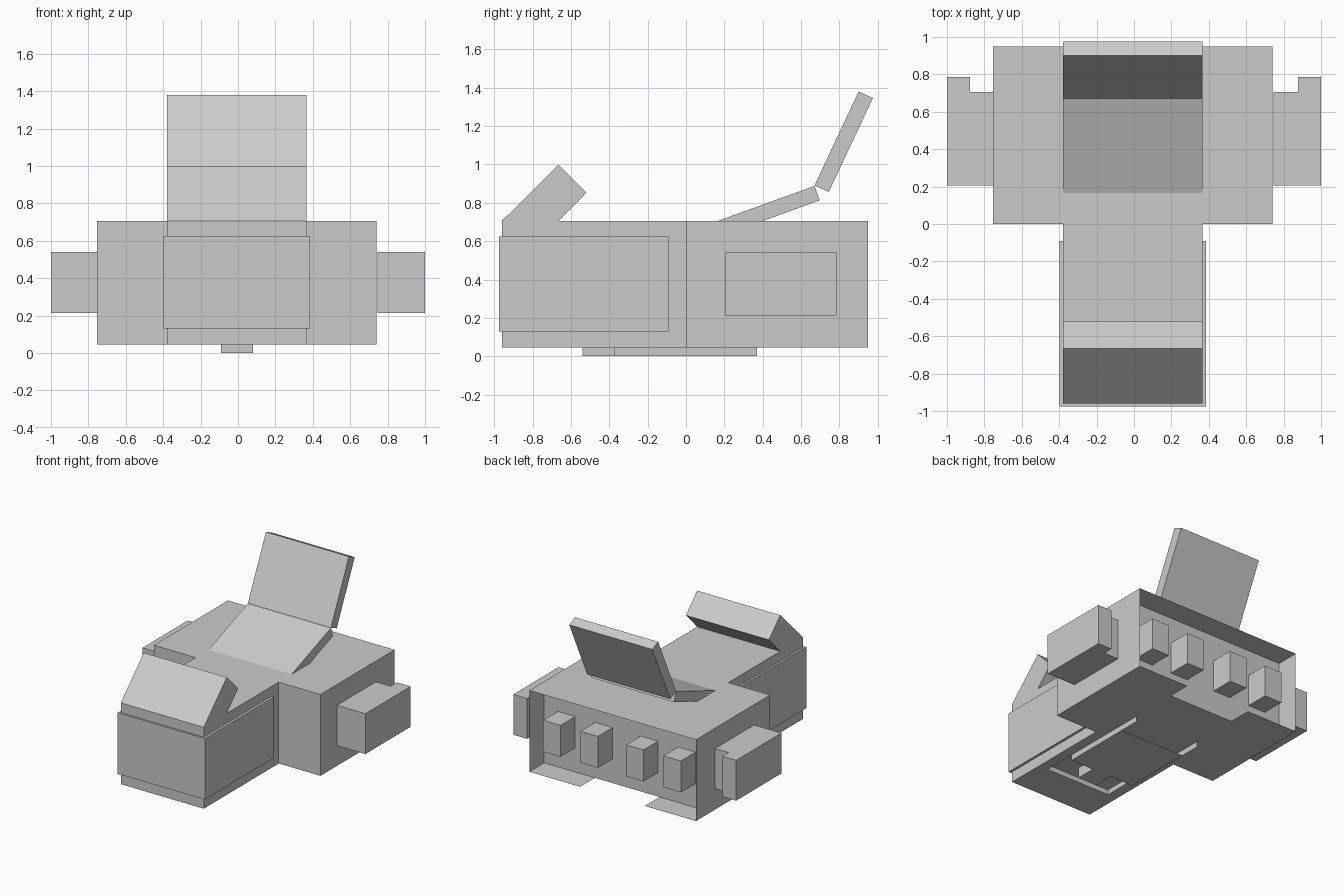
import bpy, bmesh

if "Cube" in bpy.data.objects:
    bpy.data.objects.remove(bpy.data.objects["Cube"])


def finish(name, bm):
    bmesh.ops.remove_doubles(bm, verts=bm.verts, dist=0.0001)
    bmesh.ops.recalc_face_normals(bm, faces=bm.faces)
    me = bpy.data.meshes.new(name)
    bm.to_mesh(me)
    bm.free()
    ob = bpy.data.objects.new(name, me)
    bpy.context.collection.objects.link(ob)
    return ob


def poly(bm, pts):
    return bm.faces.new([bm.verts.new(p) for p in pts])


def prism(name, pts, offset):
    """Closed solid swept from a flat outline."""
    bm = bmesh.new()
    f = poly(bm, pts)
    ext = bmesh.ops.extrude_face_region(bm, geom=[f], use_keep_orig=True)
    vs = [g for g in ext["geom"] if isinstance(g, bmesh.types.BMVert)]
    bmesh.ops.translate(bm, verts=vs, vec=offset)
    return finish(name, bm)


def box(name, x0, x1, y0, y1, z0, z1):
    pts = [(x0, y0, z0), (x1, y0, z0), (x1, y1, z0), (x0, y1, z0)]
    return prism(name, pts, (0, 0, z1 - z0))


def rect(bm, x0, x1, y0, y1, z):
    poly(bm, [(x0, y0, z), (x1, y0, z), (x1, y1, z), (x0, y1, z)])


def upright(bm, a, b, z0, z1):
    poly(bm, [(*a, z0), (*b, z0), (*b, z1), (*a, z1)])


# Main dimensions
LO, HI = 0.045, 0.705
NL, NR = -0.38, 0.365       # nose width
BL, BR = -0.755, 0.74       # rear body width
CL, CR = -0.295, 0.285      # belly channel width
FRONT, REAR, WALL = -0.96, 0.95, 0.76

# Hull: T-shaped thin shell, open at the rear
plan = [(BR, REAR), (BR, 0), (NR, 0), (NR, FRONT),
        (NL, FRONT), (NL, 0), (BL, 0), (BL, REAR)]
bm = bmesh.new()
poly(bm, [(x, y, HI) for x, y in plan])
for a, b in zip(plan, plan[1:]):
    upright(bm, a, b, LO, HI)
finish("hull_shell", bm)

# Hull floor with a rear notch and a front well
bm = bmesh.new()
for r in [(NL, NR, FRONT, -0.65), (NL, CL, -0.65, -0.375),
          (CR, NR, -0.65, -0.375), (NL, NR, -0.375, 0),
          (BL, BR, 0, WALL), (BL, CL, WALL, REAR), (CR, BR, WALL, REAR)]:
    rect(bm, *r, LO)
well = [(CL, -0.65), (CR, -0.65), (CR, -0.375), (CL, -0.375)]
for i in range(4):
    upright(bm, well[i], well[(i + 1) % 4], LO, 0.085)
rect(bm, CL, CR, -0.65, -0.375, 0.085)
finish("hull_floor", bm)

# Recessed rear wall
bm = bmesh.new()
upright(bm, (BL, WALL), (BR, WALL), LO, HI)
finish("rear_wall", bm)

# Engine blocks in the rear recess
for i, x in enumerate((-0.54, -0.205, 0.205, 0.54)):
    box(f"engine_block_{i + 1}", x - 0.078, x + 0.078, 0.755, 0.948, 0.24, 0.495)

# Belly channel of thin sheets and the front pad
bm = bmesh.new()
for x in (CL, CR):
    upright(bm, (x, -0.375), (x, 0.37), 0, LO)
rect(bm, CL, CR, -0.375, 0.2, 0)
finish("belly_channel", bm)
box("front_pad", -0.09, 0.08, -0.54, -0.375, 0, 0.085)

# Sleeve around the nose
box("nose_sleeve", -0.397, 0.385, -0.975, -0.09, 0.13, 0.625)

# Side pods: deep outer block with a shorter inner mount
for side, name in ((-1, "left"), (1, "right")):
    pod = [(0.745, 0.205), (1.0, 0.205), (1.0, 0.785),
           (0.877, 0.785), (0.877, 0.705), (0.745, 0.705)]
    prism(name + "_pod", [(side * x, y, 0.213) for x, y in pod], (0, 0, 0.327))

# Slanted panels on top, drawn as side profiles
panels = {
    "front_visor": [(-0.96, 0.705), (-0.665, 0.998), (-0.52, 0.853), (-0.665, 0.705)],
    "seat_ramp": [(0.165, 0.705), (0.67, 0.888), (0.697, 0.813), (0.40, 0.705)],
    "back_panel": [(0.67, 0.89), (0.90, 1.38), (0.975, 1.347), (0.745, 0.857)],
}
for name, prof in panels.items():
    prism(name, [(NL, y, z) for y, z in prof], (NR - NL, 0, 0))
